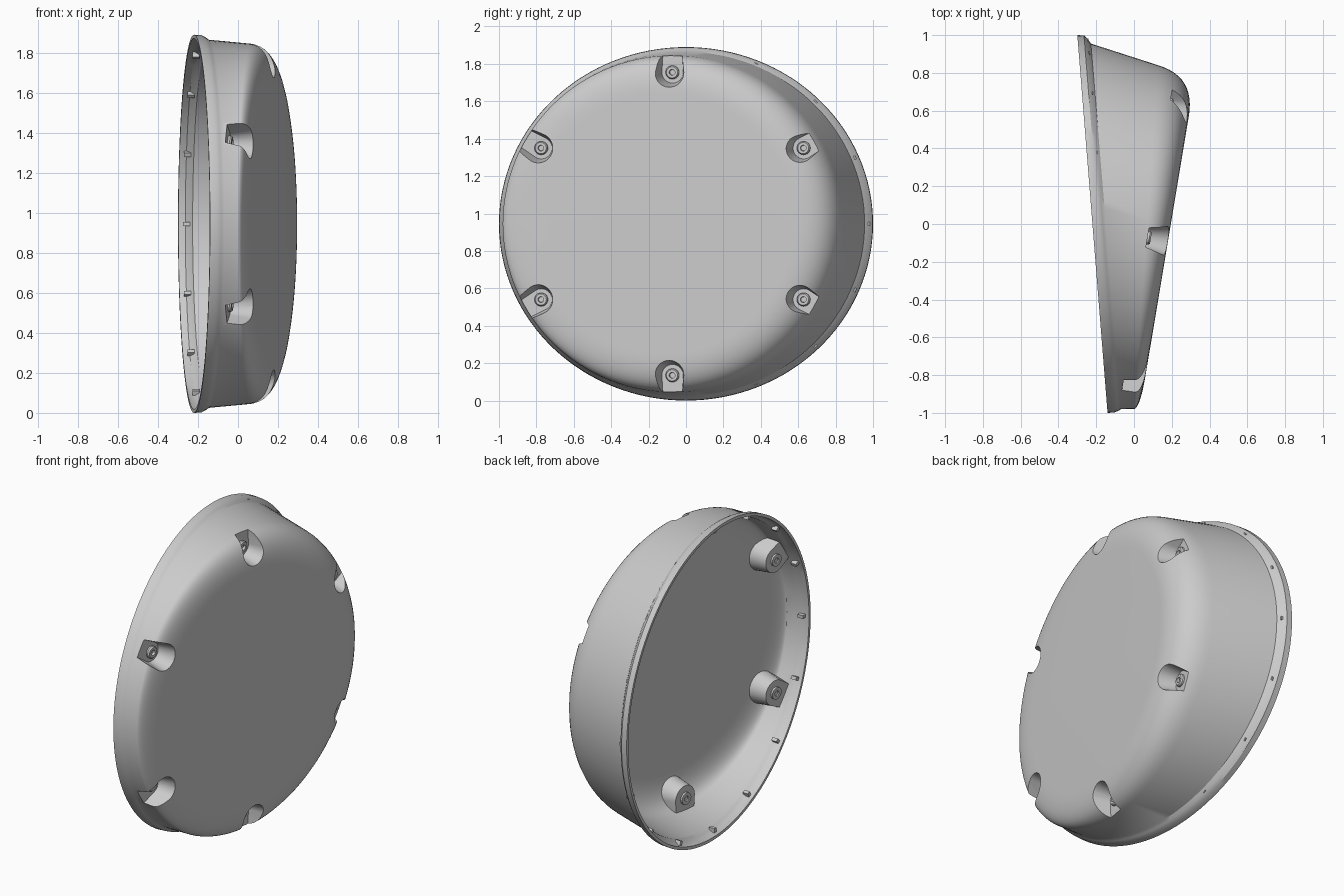
import bpy, bmesh, math
from mathutils import Matrix, Vector

if "Cube" in bpy.data.objects:
    bpy.data.objects.remove(bpy.data.objects["Cube"])

SEG = 128
MID_Z = 0.945
WALL = 0.018          # shell thickness
SLOPE = 0.167         # tilt of the outer face
FACE_X = 0.195

grey = bpy.data.materials.new("light grey")
grey.diffuse_color = (0.6, 0.6, 0.6, 1)
grey.use_nodes = True
grey.node_tree.nodes["Principled BSDF"].inputs["Base Color"].default_value = grey.diffuse_color


def make_object(name, bm):
    bmesh.ops.recalc_face_normals(bm, faces=bm.faces)
    mesh = bpy.data.meshes.new(name)
    bm.to_mesh(mesh)
    bm.free()
    mesh.materials.append(grey)
    ob = bpy.data.objects.new(name, mesh)
    bpy.context.collection.objects.link(ob)
    return ob


def skin(bm, rings):
    """Closed solid through a list of equal point rings."""
    loops = [[bm.verts.new(p) for p in r] for r in rings]
    n = len(loops[0])
    for a, b in zip(loops, loops[1:]):
        for i in range(n):
            j = (i + 1) % n
            bm.faces.new((a[i], a[j], b[j], b[i]))
    bm.faces.new(loops[0][::-1])
    bm.faces.new(loops[-1])


def ring(a, b, cy, ry, rz, inset=0.0, back=0.0):
    """Ellipse lying in the tilted plane x = a + b*y."""
    pts = []
    for i in range(SEG):
        t = math.tau * i / SEG
        y = cy + (ry - inset) * math.cos(t)
        pts.append(Vector((a + b * y - back, y, MID_Z + (rz - inset) * math.sin(t))))
    return pts


def body(name, inset):
    rings = []
    if inset:         # inner volume sticks out through the open back
        rings.append(ring(-0.30, -0.08, 0, 1.0, 0.945, inset))
    # rim bead, then side wall
    for spec in ((-0.22, -0.08, 0, 1.0, 0.945), (-0.185, -0.08, 0, 0.998, 0.943),
                 (-0.165, -0.082, -0.005, 0.985, 0.932),
                 (-0.149, -0.083, -0.0125, 0.9675, 0.92)):
        rings.append(ring(*spec, inset))
    # rounded shoulder running into the flat face
    p0 = ring(0.07, 0.071, -0.07, 0.91, 0.90, inset, inset * 0.5)
    p1 = ring(FACE_X, SLOPE, -0.095, 0.875, 0.885, inset, inset)
    p2 = ring(FACE_X, SLOPE, -0.115, 0.685, 0.70, inset, inset)
    for k in range(13):
        t = k / 12
        rings.append([a * (1 - t) ** 2 + b * 2 * t * (1 - t) + c * t * t
                      for a, b, c in zip(p0, p1, p2)])
    bm = bmesh.new()
    skin(bm, rings)
    return make_object(name, bm)


def pocket_frames():
    """Matrices on the face: x outward radially, z along the face normal."""
    normal = Vector((1, -SLOPE, 0)).normalized()
    ey = Vector((SLOPE, 1, 0)).normalized()
    ez = Vector((0, 0, 1))
    for k in range(6):
        t = math.radians(30 + 60 * k)
        radial = ey * math.cos(t) + ez * math.sin(t)
        side = normal.cross(radial)
        y = -0.09 + 0.81 * math.cos(t)
        pos = Vector((FACE_X + SLOPE * y, y, MID_Z + 0.81 * math.sin(t)))
        m = Matrix((radial, side, normal)).transposed().to_4x4()
        m.translation = pos
        yield m


DEPTH = 0.11


def pockets(name, grow):
    """Six drafted U-shaped pocket volumes, open towards the wall."""
    bm = bmesh.new()
    for m in pocket_frames():
        rings = []
        for h, r in ((-DEPTH - grow, 0.058), (0.0, 0.08), (0.12, 0.10)):
            r += grow
            pts = [(r * math.cos(a), r * math.sin(a)) for a in
                   (math.pi / 2 + math.pi * i / 16 for i in range(17))]
            out = 0.14 + grow * 0.3
            pts += [(out, -r * 0.85), (out, r * 0.85)]
            rings.append([m @ Vector((x, y, h)) for x, y in pts])
        skin(bm, rings)
    return make_object(name, bm)


def subtract(ob, cutter):
    mod = ob.modifiers.new("cut", 'BOOLEAN')
    mod.operation = 'DIFFERENCE'
    mod.solver = 'EXACT'
    mod.object = cutter
    cutter.hide_render = True
    bpy.context.view_layer.objects.active = ob
    bpy.ops.object.modifier_apply(modifier=mod.name)
    bpy.data.objects.remove(cutter)


def smooth(ob):
    bpy.ops.object.select_all(action='DESELECT')
    ob.select_set(True)
    bpy.context.view_layer.objects.active = ob
    bpy.ops.object.shade_smooth_by_angle(angle=math.radians(32))


# hollow cover with screw pockets
cover = body("cover", 0.0)
inside = body("inside_volume", WALL)
subtract(inside, pockets("pocket_backs", WALL))
subtract(cover, pockets("pocket_cuts", 0.0))
subtract(cover, inside)
smooth(cover)

# screws in the pocket floors, with the hollow end showing behind
PROFILE = [(0.014, 0.004), (0.016, 0.018), (0.030, 0.018), (0.036, 0.010),
           (0.036, -0.030), (0.016, -0.030), (0.014, -0.024)]
bm = bmesh.new()
for m in pocket_frames():
    skin(bm, [[m @ Vector((r * math.cos(a), r * math.sin(a), h - DEPTH))
               for a in (math.tau * i / 24 for i in range(24))] for r, h in PROFILE])
smooth(make_object("screws", bm))

# small locating tabs inside the rim
bm = bmesh.new()
for k in range(16):
    t = math.tau * k / 16
    y, z = 0.968 * math.cos(t), 0.914 * math.sin(t)
    m = (Matrix.Translation((-0.18 - 0.08 * y, y, MID_Z + z))
         @ Matrix.Rotation(t, 4, 'X') @ Matrix.Diagonal((0.035, 0.03, 0.02, 1)))
    bmesh.ops.create_cube(bm, size=1, matrix=m)
make_object("rim_tabs", bm)
